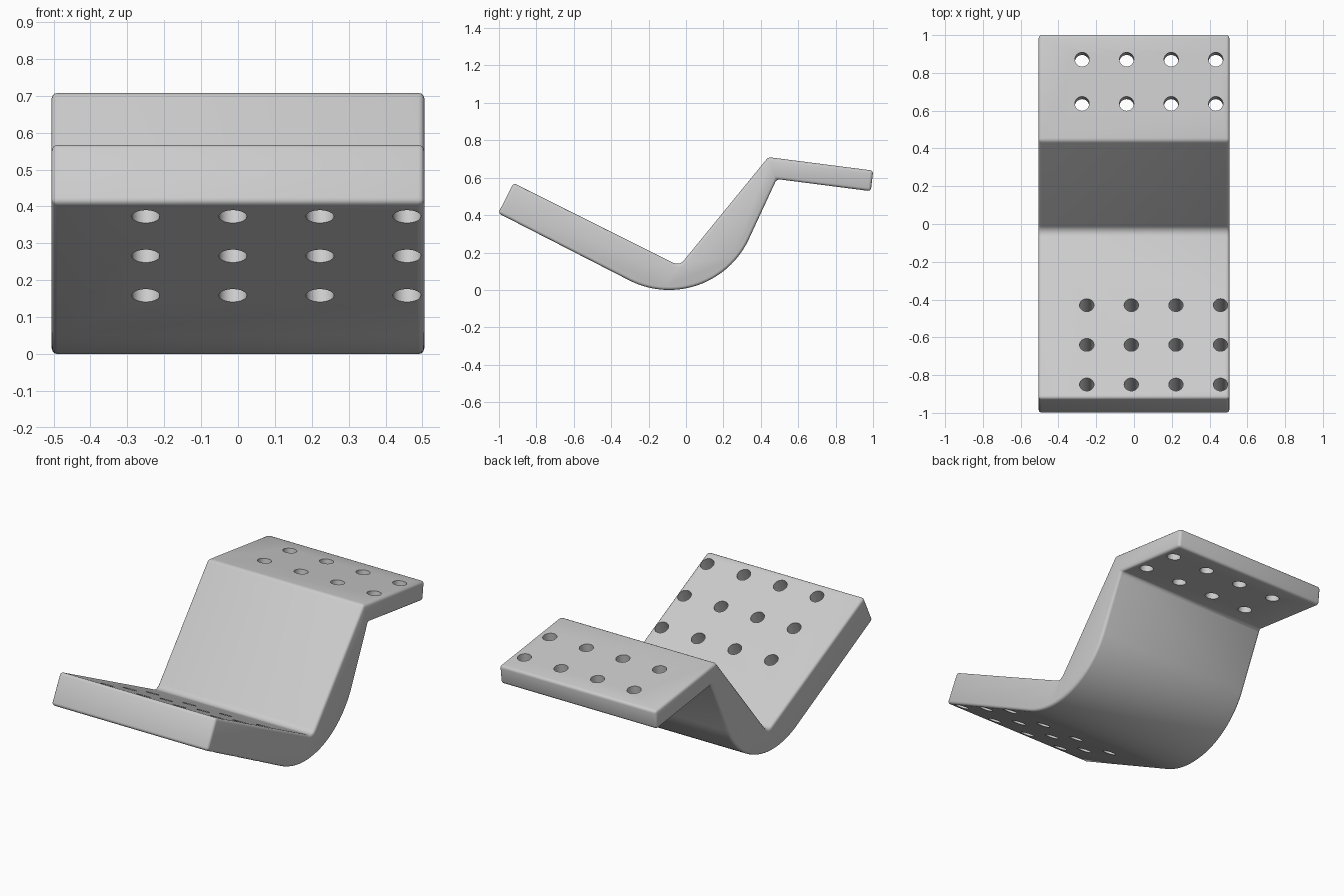
import bpy, bmesh
from math import sin, cos, radians
from mathutils import Vector, Matrix

cube = bpy.data.objects.get("Cube")
if cube:
    bpy.data.objects.remove(cube, do_unlink=True)

grey = bpy.data.materials.new("light_grey")
grey.use_nodes = True
grey.diffuse_color = (0.6, 0.6, 0.6, 1)
grey.node_tree.nodes["Principled BSDF"].inputs["Base Color"].default_value = (0.6, 0.6, 0.6, 1)

HALF_WIDTH = 0.505
SMALL_RADIUS = 0.038


def make_object(name, bm):
    bmesh.ops.recalc_face_normals(bm, faces=bm.faces)
    mesh = bpy.data.meshes.new(name)
    bm.to_mesh(mesh)
    bm.free()
    mesh.materials.append(grey)
    obj = bpy.data.objects.new(name, mesh)
    bpy.context.collection.objects.link(obj)
    return obj


def arc(cy, cz, radius, start, end, steps):
    """Points on a circle, angles measured from straight down towards +y."""
    angles = [radians(start + (end - start) * i / steps) for i in range(steps + 1)]
    return [(cy + radius * sin(a), cz - radius * cos(a)) for a in angles]


# Side profile (y, z): low plate, rounded bend, riser, high plate
profile = [(-1.004, 0.41)]
profile += arc(-0.09, 0.47, 0.47, -26.6, 64.5, 28)
profile += [(0.485, 0.593), (0.988, 0.528), (1.001, 0.638), (0.44, 0.71)]
profile += arc(-0.047, 0.185, 0.045, 50, -26.6, 8)
profile += [(-0.922, 0.572)]

bm = bmesh.new()
face = bm.faces.new([bm.verts.new((-HALF_WIDTH, y, z)) for y, z in profile])
side = bmesh.ops.extrude_face_region(bm, geom=[face])["geom"]
bmesh.ops.translate(bm, vec=(2 * HALF_WIDTH, 0, 0),
                    verts=[v for v in side if isinstance(v, bmesh.types.BMVert)])
bracket = make_object("bent_bracket", bm)

# Hole cutters, square to each plate
bm = bmesh.new()


def drill_grid(first_x, rows, height, normal):
    direction = Vector(normal).normalized()
    turn = direction.to_track_quat('Z', 'Y').to_matrix().to_4x4()
    for y in rows:
        for column in range(4):
            place = Matrix.Translation((first_x + column * 0.236, y, height(y)))
            bmesh.ops.create_cone(bm, cap_ends=True, segments=32, radius1=SMALL_RADIUS,
                                  radius2=SMALL_RADIUS, depth=0.42, matrix=place @ turn)


drill_grid(-0.25, (-0.85, -0.64, -0.43), lambda y: 0.11 - 0.5 * y, (0, 0.5, 1))
drill_grid(-0.275, (0.871, 0.637), lambda y: 0.766 - 0.128 * y, (0, 0.128, 1))
cutter = make_object("hole_cutter", bm)
cutter.hide_render = True

# Soft outer edges, then drilled holes
bevel = bracket.modifiers.new("soft_edges", 'BEVEL')
bevel.width = 0.016
bevel.segments = 3
bevel.limit_method = 'ANGLE'
bevel.angle_limit = radians(25)
holes = bracket.modifiers.new("holes", 'BOOLEAN')
holes.operation = 'DIFFERENCE'
holes.solver = 'EXACT'
holes.object = cutter

bpy.ops.object.select_all(action='DESELECT')
bracket.select_set(True)
bpy.context.view_layer.objects.active = bracket
for modifier in (bevel, holes):
    bpy.ops.object.modifier_apply(modifier=modifier.name)
bpy.data.objects.remove(cutter, do_unlink=True)
bpy.ops.object.shade_smooth_by_angle(angle=radians(35))
